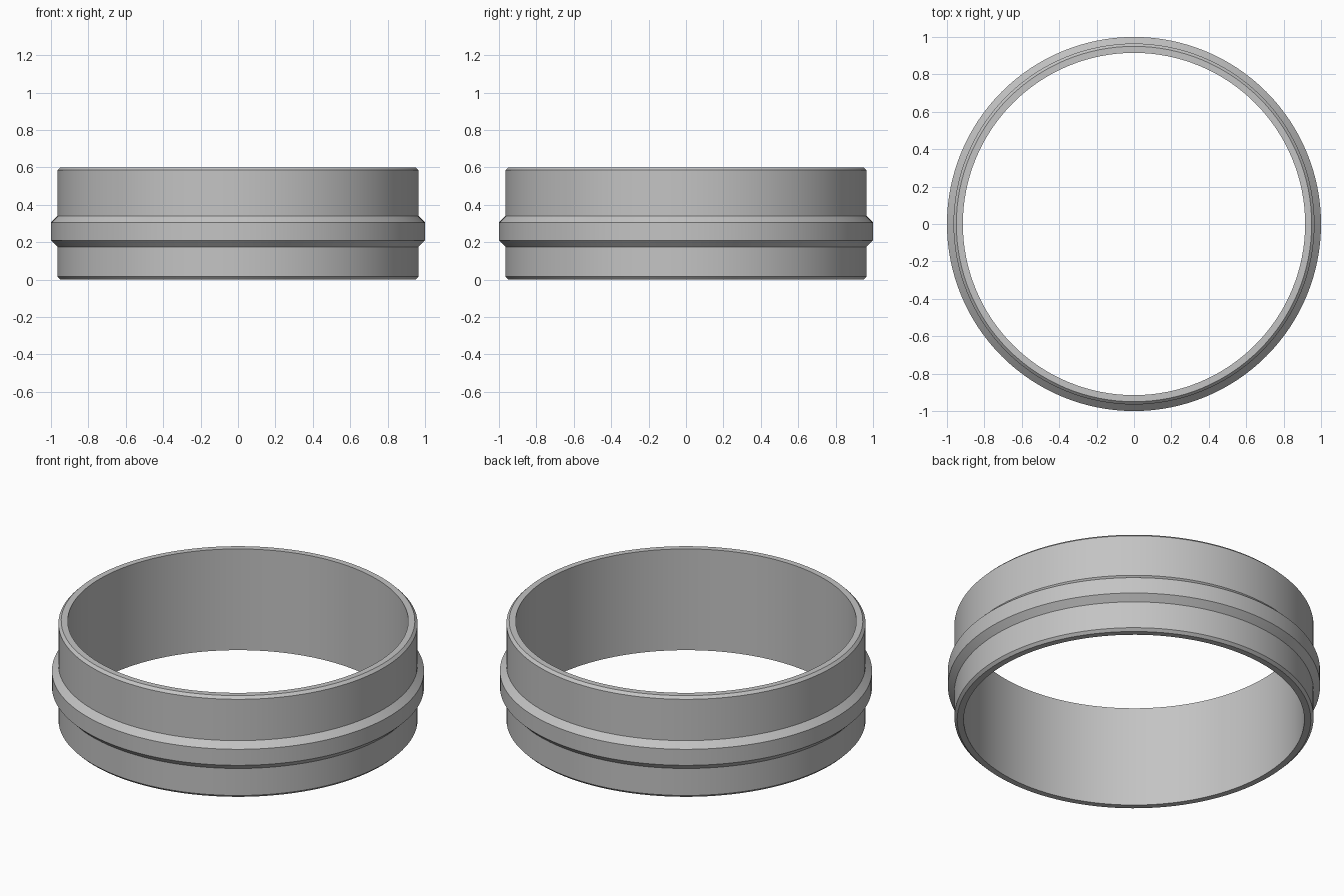
import bpy, bmesh, math

cube = bpy.data.objects.get("Cube")
if cube:
    bpy.data.objects.remove(cube, do_unlink=True)

SEGMENTS = 128

# Single grey metal
metal = bpy.data.materials.new("grey_metal")
metal.use_nodes = True
grey = (0.55, 0.55, 0.55, 1)
metal.diffuse_color = grey
metal.node_tree.nodes["Principled BSDF"].inputs["Base Color"].default_value = grey

# Closed cross-section (radius, height): bore, chamfered rims, bevelled outer ridge
BORE, WALL, RIM, RIDGE = 0.915, 0.965, 0.95, 1.0
profile = [
    (BORE, 0), (RIM, 0), (WALL, 0.015),
    (WALL, 0.175), (RIDGE, 0.21), (RIDGE, 0.305), (WALL, 0.34),
    (WALL, 0.585), (RIM, 0.6), (BORE, 0.6),
]


def lathe(name, section, material):
    """Sweep a closed section around the z axis."""
    bm = bmesh.new()
    rings = []
    for i in range(SEGMENTS):
        a = math.tau * i / SEGMENTS
        rings.append([bm.verts.new((r * math.cos(a), r * math.sin(a), z))
                      for r, z in section])
    n = len(section)
    for i, ring in enumerate(rings):
        after = rings[(i + 1) % SEGMENTS]
        for j in range(n):
            k = (j + 1) % n
            bm.faces.new((ring[j], after[j], after[k], ring[k]))
    bmesh.ops.recalc_face_normals(bm, faces=bm.faces)
    mesh = bpy.data.meshes.new(name)
    bm.to_mesh(mesh)
    bm.free()
    mesh.materials.append(material)
    obj = bpy.data.objects.new(name, mesh)
    bpy.context.collection.objects.link(obj)
    return obj


# Ring body
ring = lathe("ring_band", profile, metal)
bpy.ops.object.select_all(action="DESELECT")
ring.select_set(True)
bpy.context.view_layer.objects.active = ring
bpy.ops.object.shade_smooth_by_angle(angle=math.radians(20))
